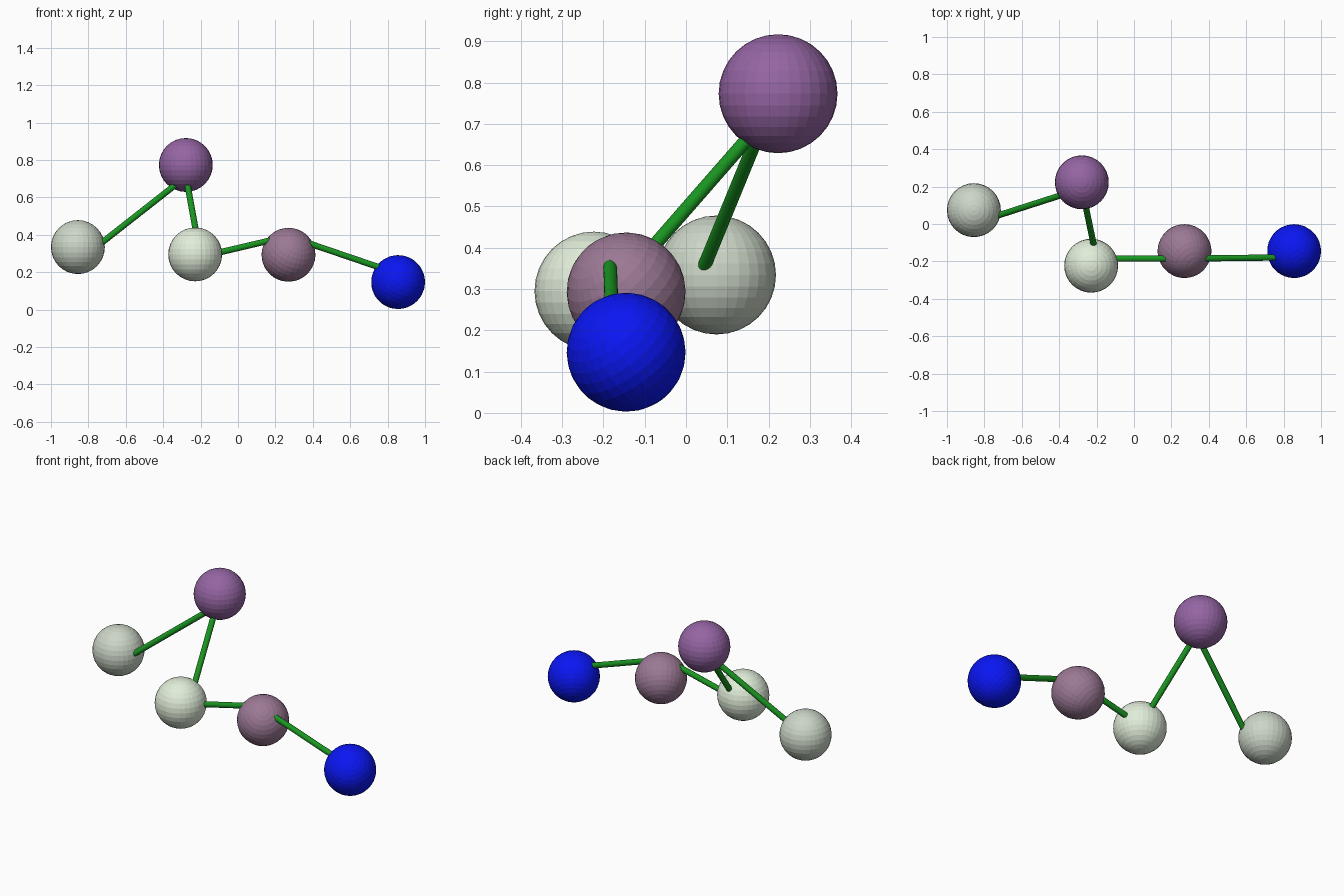
import bpy
from mathutils import Vector

if "Cube" in bpy.data.objects:
    bpy.data.objects.remove(bpy.data.objects["Cube"])

R = 0.144        # ball radius
ROD = 0.0165     # rod radius


def material(name, rgb):
    m = bpy.data.materials.new(name)
    m.diffuse_color = (*rgb, 1)
    m.use_nodes = True
    m.node_tree.nodes["Principled BSDF"].inputs["Base Color"].default_value = m.diffuse_color
    return m


def ball(name, loc, rgb, tilt=(0, 0, 0)):
    bpy.ops.mesh.primitive_uv_sphere_add(segments=32, ring_count=16, radius=R,
                                         location=loc, rotation=tilt)
    ob = bpy.context.object
    ob.name = name
    ob.data.materials.append(material(name + "_colour", rgb))


def rod(name, a, b, mat):
    a, b = Vector(a), Vector(b)
    d = b - a
    bpy.ops.mesh.primitive_cylinder_add(vertices=32, radius=ROD, depth=d.length,
                                        location=(a + b) / 2,
                                        rotation=d.to_track_quat('Z', 'Y').to_euler())
    ob = bpy.context.object
    ob.name = name
    ob.data.materials.append(mat)


# Chain of balls, left to right
ball("left_ball", (-0.856, 0.074, 0.334), (0.60, 0.67, 0.57))
ball("top_ball", (-0.279, 0.223, 0.773), (0.30, 0.13, 0.37))
ball("middle_ball", (-0.229, -0.223, 0.295), (0.75, 0.85, 0.70))
ball("inner_right_ball", (0.270, -0.145, 0.293), (0.33, 0.19, 0.30), (0.6, 0.5, 0))
ball("right_ball", (0.856, -0.145, 0.147), (0.003, 0.008, 0.90), (0.6, 0.5, 0))

# Rods link joint points lying inside the balls, off their centres
green = material("rod_green", (0.01, 0.30, 0.015))
joints = [(-0.85, 0.006, 0.262), (-0.278, 0.19, 0.711), (-0.20, -0.185, 0.282),
          (0.268, -0.185, 0.392), (0.855, -0.178, 0.192)]
for i, (a, b) in enumerate(zip(joints, joints[1:]), 1):
    rod(f"rod_{i}", a, b, green)
